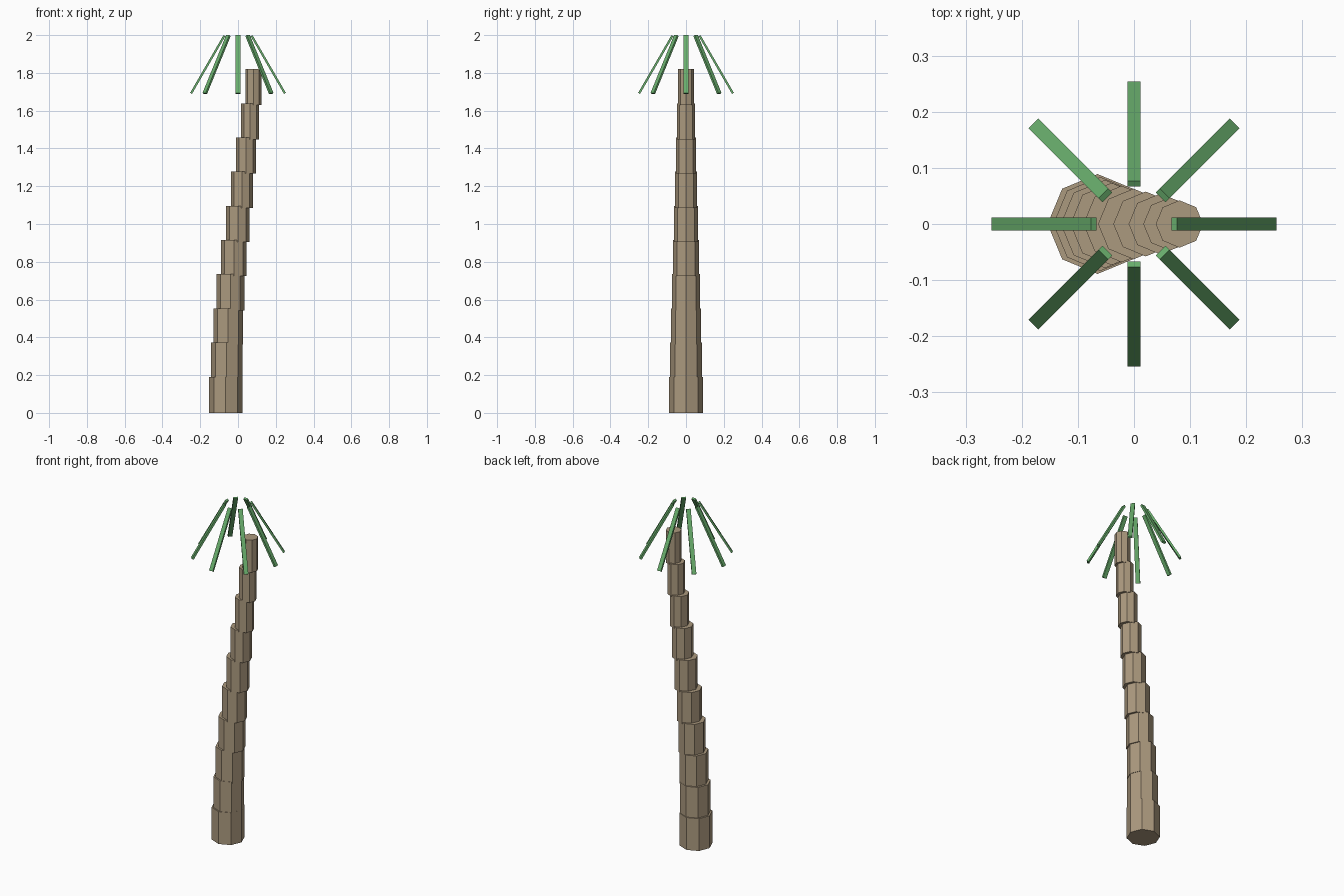
import bpy
from math import radians, cos, sin

if "Cube" in bpy.data.objects:
    bpy.data.objects.remove(bpy.data.objects["Cube"])


def material(name, color):
    m = bpy.data.materials.new(name)
    m.diffuse_color = (*color, 1)
    m.use_nodes = True
    m.node_tree.nodes["Principled BSDF"].inputs["Base Color"].default_value = m.diffuse_color
    return m


bark = material("bark", (0.41, 0.32, 0.21))
green = material("leaf_green", (0.14, 0.42, 0.15))

# Trunk: ten overlapping octagonal drums, leaning and narrowing upward
centres = [-0.065, -0.060, -0.052, -0.040, -0.022, -0.001, 0.021, 0.043, 0.064, 0.081]
height, step = 0.191, 0.181
for i, x in enumerate(centres):
    bpy.ops.mesh.primitive_cylinder_add(
        vertices=8, radius=0.089 - 0.0052 * i, depth=height,
        location=(x, 0, i * step + height / 2))
    drum = bpy.context.object
    drum.name = f"trunk_segment_{i + 1}"
    drum.data.materials.append(bark)

# Crown: eight thin straight leaves drooping outward around the centre axis
for i in range(8):
    a = radians(45 * i)
    bpy.ops.mesh.primitive_cube_add(
        size=1, location=(0.1603 * cos(a), 0.1603 * sin(a), 1.8442),
        rotation=(0, radians(-30), a))
    leaf = bpy.context.object
    leaf.name = f"leaf_{i + 1}"
    leaf.scale = (0.0115, 0.024, 0.353)
    leaf.data.materials.append(green)
